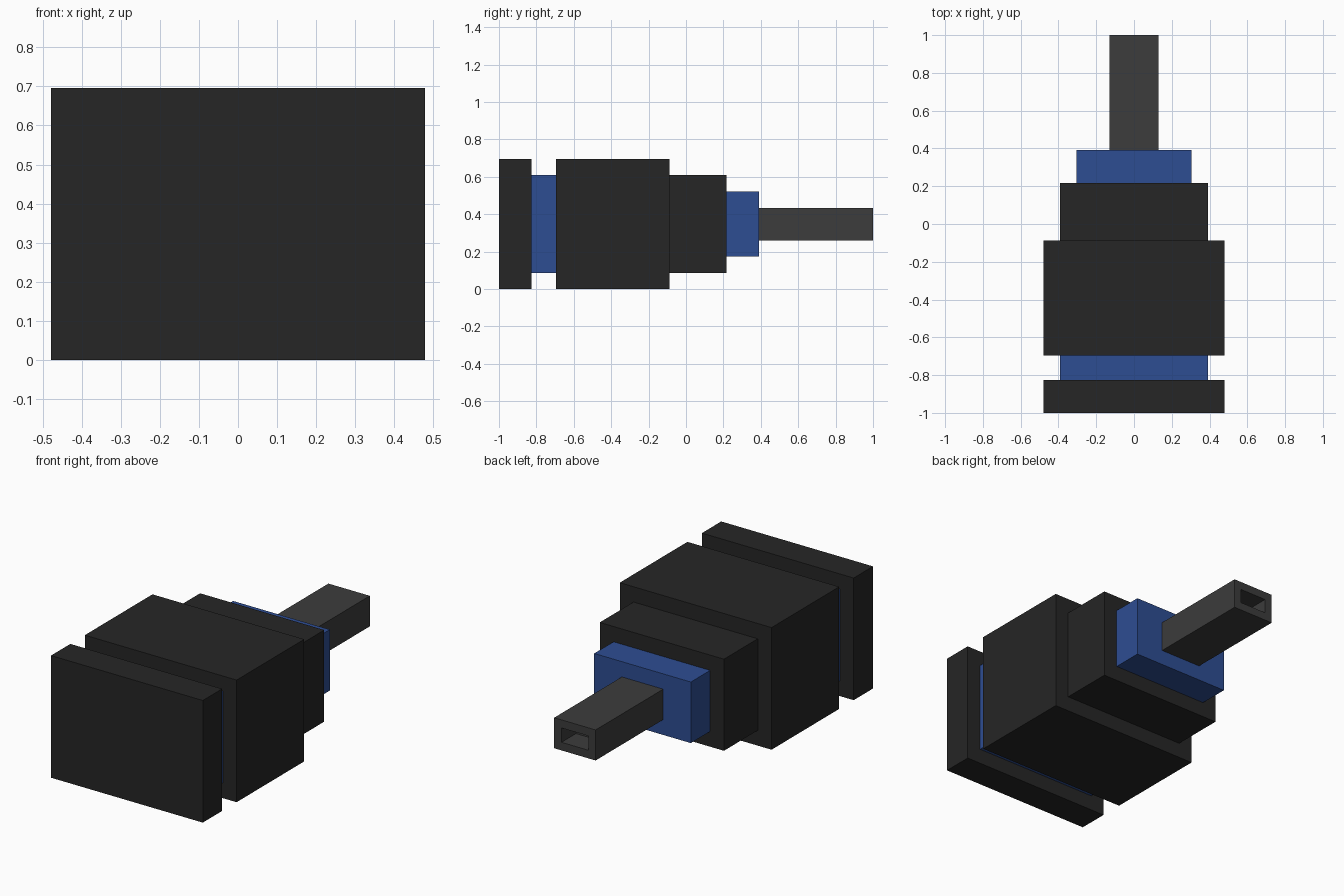
import bpy, bmesh
from mathutils import Matrix, Vector

if "Cube" in bpy.data.objects:
    bpy.data.objects.remove(bpy.data.objects["Cube"])

U = 1 / 23          # the model sits on a grid of 46 units in length
MID_Z = 8 * U       # common axis height


def material(name, rgb):
    m = bpy.data.materials.new(name)
    m.diffuse_color = (*rgb, 1)
    m.use_nodes = True
    m.node_tree.nodes["Principled BSDF"].inputs["Base Color"].default_value = m.diffuse_color
    return m


black = material("black", (0.019, 0.019, 0.019))
grey = material("dark_grey", (0.045, 0.045, 0.045))
blue = material("blue", (0.027, 0.075, 0.29))


def block(name, y0, length, width, height, mat, slot=None):
    """Box centred on the axis; slot = (rim, depth) sinks a hole in its back end."""
    bm = bmesh.new()
    place = (Matrix.Translation((0, (y0 + length / 2) * U, MID_Z))
             @ Matrix.Diagonal((width * U, length * U, height * U, 1)))
    bmesh.ops.create_cube(bm, size=1, matrix=place)
    if slot:
        bm.normal_update()
        end = max(bm.faces, key=lambda f: f.normal.y)
        bmesh.ops.inset_region(bm, faces=[end], thickness=slot[0] * U)
        new = bmesh.ops.extrude_discrete_faces(bm, faces=[end])["faces"][0]
        bmesh.ops.translate(bm, verts=new.verts, vec=Vector((0, -slot[1] * U, 0)))
        bmesh.ops.recalc_face_normals(bm, faces=bm.faces)
    mesh = bpy.data.meshes.new(name)
    bm.to_mesh(mesh)
    bm.free()
    mesh.materials.append(mat)
    bpy.context.collection.objects.link(bpy.data.objects.new(name, mesh))


# Stacked sections from front to back: name, length, width, height, material, slot
sections = [
    ("end_plate", 4, 22, 16, black, None),
    ("front_collar", 3, 18, 12, blue, None),
    ("main_body", 14, 22, 16, black, None),
    ("stepped_body", 7, 18, 12, black, None),
    ("rear_collar", 4, 14, 8, blue, None),
    ("slotted_rod", 14, 6, 4, grey, (1.5, 3)),
]
y = -23
for name, length, width, height, mat, slot in sections:
    block(name, y, length, width, height, mat, slot)
    y += length
